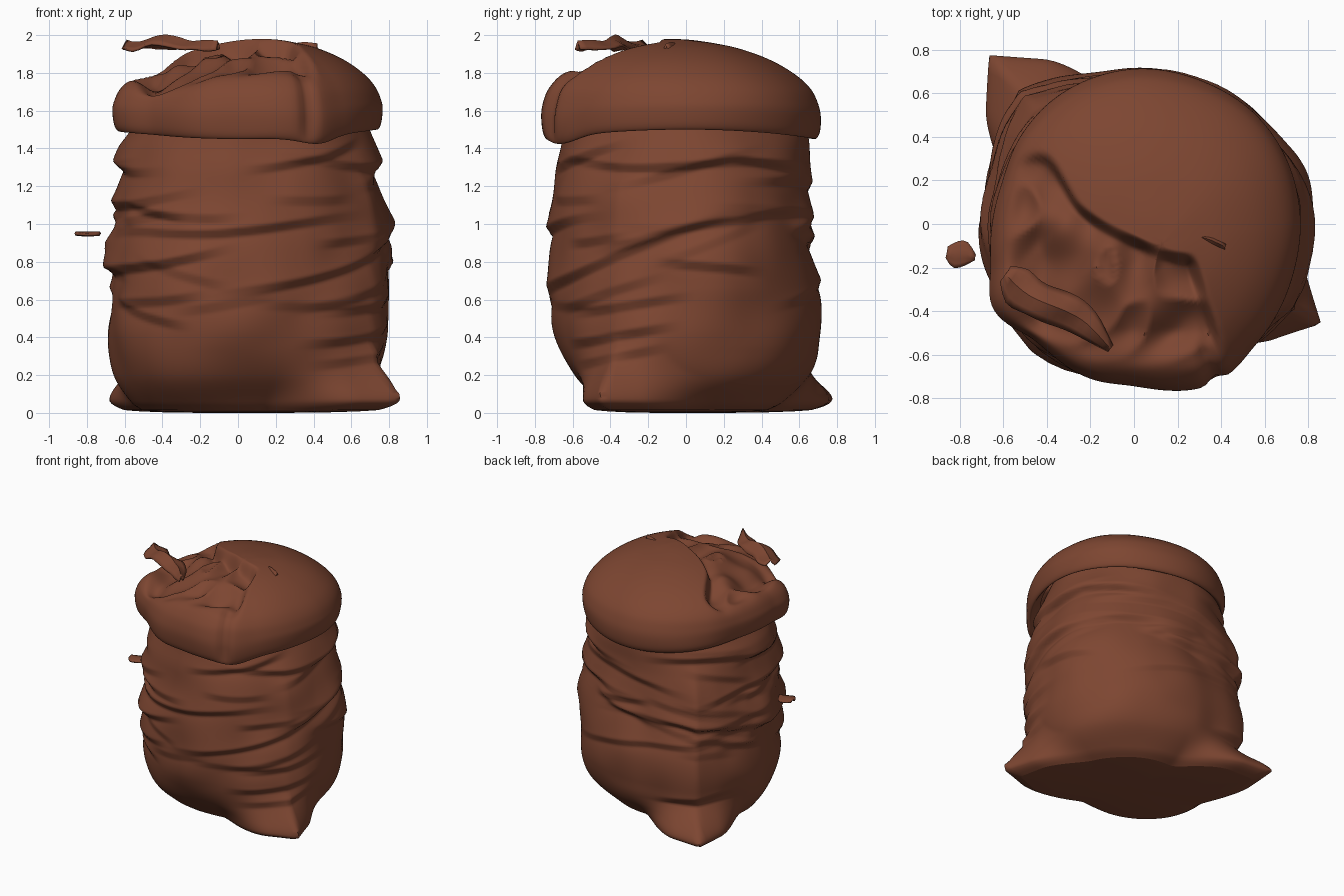
import bpy, bmesh, math, random
from mathutils import Vector, noise

cube = bpy.data.objects.get("Cube")
if cube:
    bpy.data.objects.remove(cube, do_unlink=True)
random.seed(7)

cloth = bpy.data.materials.new("brown cloth")
cloth.use_nodes = True
colour = (0.205, 0.061, 0.031, 1)
cloth.diffuse_color = colour
bsdf = cloth.node_tree.nodes["Principled BSDF"]
bsdf.inputs["Base Color"].default_value = colour
bsdf.inputs["Roughness"].default_value = 0.9

SIDES = 180


def lookup(table, key):
    """Smoothly interpolate the rows of a table by their first column."""
    if key <= table[0][0]:
        return table[0][1:]
    last = len(table) - 1

    def slope(i, c):
        a, b = table[max(0, i - 1)], table[min(last, i + 1)]
        return (b[c] - a[c]) / (b[0] - a[0])

    for i in range(last):
        a, b = table[i], table[i + 1]
        if key <= b[0]:
            w = b[0] - a[0]
            t = (key - a[0]) / w
            e = t * t * (3 - 2 * t)
            return [a[c] + (b[c] - a[c]) * e
                    + w * t * (1 - t) * (slope(i, c) * (1 - t) - slope(i + 1, c) * t)
                    for c in range(1, len(a))]
    return table[-1][1:]


def ramp(a, b, v):
    t = max(0, min(1, (v - a) / (b - a)))
    return t * t * (3 - 2 * t)


def turn(a, b):
    return (a - b + math.pi) % math.tau - math.pi


def finish(name, bm, angle):
    bmesh.ops.recalc_face_normals(bm, faces=bm.faces)
    mesh = bpy.data.meshes.new(name)
    bm.to_mesh(mesh)
    bm.free()
    mesh.materials.append(cloth)
    obj = bpy.data.objects.new(name, mesh)
    bpy.context.collection.objects.link(obj)
    bpy.ops.object.select_all(action='DESELECT')
    obj.select_set(True)
    bpy.context.view_layer.objects.active = obj
    bpy.ops.object.shade_smooth_by_angle(angle=math.radians(angle))
    return obj


def lathe(name, rows, point, angle, cap):
    """Skin closed rings given by point(row, angle) and fill one of them."""
    bm = bmesh.new()
    rings = [[bm.verts.new(point(r, math.tau * i / SIDES)) for i in range(SIDES)] for r in rows]
    for low, high in zip(rings, rings[1:]):
        for i in range(SIDES):
            j = (i + 1) % SIDES
            bm.faces.new((low[i], low[j], high[j], high[i]))
    bm.faces.new(rings[cap])
    return finish(name, bm, angle)


# Body: height, then reach to -x, +x, front and back
BODY = [(0.015, .50, .53, .40, .42), (0.05, .55, .59, .45, .49), (0.2, .65, .72, .60, .65),
        (0.4, .69, .80, .69, .71), (0.6, .68, .81, .72, .72), (0.85, .68, .81, .72, .68),
        (1.05, .66, .79, .72, .65), (1.25, .64, .75, .70, .65), (1.4, .62, .73, .66, .65),
        (1.5, .57, .70, .64, .63), (1.6, .55, .66, .6, .58)]

# Pulled out corners: angle, tip reach, upward spread, share kept up the side
CORNERS = [(-.49, .99, .24, .12), (2.28, 1.02, .17, .28)]

# Folds: angle, half span, height, slope, depth
folds = [(-1.8, 1.3, .97, .04, .03), (-.6, 1.3, .82, .2, .032), (.6, 1.2, 1.02, .03, .025),
         (.1, 1.6, 1.31, -.02, .035), (-1.0, .6, 1.36, .12, .03), (2.9, 1.3, 1.33, -.05, .035),
         (3.3, 1.2, 1.1, .06, .04), (2.6, 1.2, .83, -.1, .035), (-2.5, 1.0, .78, .1, .035),
         (-.5, .6, .57, .04, .022), (-.6, .6, .41, .05, .025), (-.6, .5, .3, .06, .02),
         (-2.4, .5, .53, -.12, .02), (2.3, .5, .3, .1, .02),
         (1.3, 1.0, 1.2, -.06, .022), (1.7, 1.1, .68, .1, .02)]
for i in range(34):
    side = random.choice((math.pi, math.pi, -2.3, 2.4, -.4, 1.0))
    folds.append((side + random.uniform(-.7, .7), random.uniform(.3, .75),
                  random.uniform(.55, 1.42), random.uniform(-.2, .2), random.uniform(.01, .025)))


def crease(a, z):
    """Each fold bulges above its line and tucks in below it."""
    total = 0
    for centre, span, height, slope, depth in folds:
        d = turn(a, centre)
        if abs(d) < span:
            fade = ramp(0, 1, 1.5 * (1 - abs(d) / span))
            h = z - height - slope * d - .025 * math.sin(3 * d + centre)
            shape = math.exp(-h / .08) if h > 0 else -math.exp(h / .07)
            total += depth * fade * shape * ramp(0, .03, abs(h))
    return .05 * math.tanh(total / .05)


def body_point(z, a):
    left, right, front, back = lookup(BODY, z)
    x = math.cos(a) * (right if math.cos(a) > 0 else left)
    y = math.sin(a) * (back if math.sin(a) > 0 else front)
    r = start = math.hypot(x, y)
    for corner, reach, rise, share in CORNERS:
        d = abs(turn(math.atan2(y, x), corner))
        weight = math.exp(-((z - .07) / (rise if z > .07 else .1)) ** 2)
        weight = max(weight, share * (1 - ramp(1.1, 1.45, z)) * ramp(.1, .3, z))
        square = reach * math.cos(math.pi / 4) / math.cos(math.pi / 4 - min(d, .8))
        r += max(0, square - r) * weight * (1 - ramp(.2, .75, d))
    r += crease(a, z) * ramp(.03, .15, z)
    r += .025 * noise.noise(Vector((x * 3, y * 3, z * 3)))
    return x * r / start, y * r / start, z


heights = [.015, .025, .035] + [.05 + .0128 * i for i in range(122)]
lathe("sack_body", heights, body_point, 70, -1)


# Rounded underside
def base_point(s, a):
    x, y, z = body_point(.015, a)
    return x * s, y * s, .015 * s ** 4


lathe("sack_base", [.04, .3, .6, .85, .95, 1], base_point, 60, 0)

# Rolled top: outline by degrees, then profile of step, scale and height
OUTLINE = [(0, .77), (30, .76), (60, .73), (90, .71), (115, .69), (140, .67), (165, .64),
           (195, .69), (211, .76), (230, .70), (255, .73), (270, .74), (297, .82), (315, .79),
           (340, .77), (360, .77)]
ROLL = [(0, .84, 1.56), (1, .92, 1.50), (2, .96, 1.475), (3, .99, 1.51), (4, 1, 1.59),
        (5, .985, 1.65), (6, .945, 1.715), (7, .865, 1.78), (8, .74, 1.845), (9, .6, 1.895),
        (10, .44, 1.935), (11, .28, 1.96), (12, .14, 1.975), (13, .02, 1.98)]
MOUTH = [(-.62, .3), (-.4, .33), (-.25, .1), (.05, -.07), (.2, -.12), (.42, -.12)]


def roll_point(t, a):
    s, z = lookup(ROLL, t)
    r = lookup(OUTLINE, math.degrees(a))[0]
    x, y = r * math.cos(a), r * math.sin(a)
    # Drooping lower edge and the upright front tuck
    low = 1 - ramp(3, 6, t)
    z += low * (.025 * math.cos(2 * a) - .04 * math.exp(-(turn(a, -1.0) / .2) ** 2))
    s -= .05 * math.exp(-(turn(a, -1.09) / .05) ** 2) * ramp(2, 4, t) * (1 - ramp(7, 9, t))
    s += .02 * noise.noise(Vector((x * 2, y * 2, z * 4)))
    x, y = x * s + .13 * (1 - s), y * s - .09 * (1 - s)
    # Sunken, crumpled mouth in front of the fold line
    reach = .31 - .3 * (y + .2)
    inside = ramp(0, .07, lookup(MOUTH, x)[0] - y) * (1 - ramp(reach - .07, reach, x))
    inside *= ramp(-.66, -.4, x) * ramp(-.68, -.48, y) * ramp(5, 7.5, t)
    ridges = abs(noise.noise(Vector((x * 4 + y * 2, y * 3 - x * 3, 3.3))))
    z -= inside * (.06 + .16 * ridges)
    return x, y, z


lathe("rolled_top", [i / 6 for i in range(79)], roll_point, 60, -1)


def scrap(name, start, end, widths, steps, crumple, thickness):
    """A torn strip of cloth lying along a line."""
    start, end = Vector(start), Vector(end)
    side = (end - start).cross(Vector((0, 0, 1))).normalized()
    bm = bmesh.new()
    rows = []
    for i in range(steps + 1):
        t = i / steps
        w = lookup(widths, t)[0]
        row = []
        for k in range(-3, 4):
            p = start.lerp(end, t) + side * (w * k / 3 + crumple * .7 * math.sin(7 * t))
            p.z += crumple * (noise.noise(p * 9) + .7 - abs(k) / 2)
            row.append(bm.verts.new(p))
        rows.append(row)
    for a, b in zip(rows, rows[1:]):
        for k in range(6):
            bm.faces.new((a[k], a[k + 1], b[k + 1], b[k]))
    obj = finish(name, bm, 40)
    solid = obj.modifiers.new("thickness", 'SOLIDIFY')
    solid.thickness = thickness
    solid.offset = 0


# Loose cloth scraps
scrap("top_scrap", (-.59, -.23, 1.96), (-.10, -.56, 1.96),
      [(0, .04), (.12, .09), (.3, .08), (.5, .085), (.75, .065), (1, .015)], 16, .03, .012)
scrap("side_scrap", (-.86, -.13, .95), (-.73, -.15, .95),
      [(0, .025), (.3, .06), (.65, .055), (1, .01)], 6, .008, .012)
# Folded tongue lying in the mouth
scrap("mouth_fold", (.04, -.06, 1.94), (.42, -.09, 1.93),
      [(0, .02), (.3, .05), (.7, .04), (1, .015)], 12, .03, .012)
